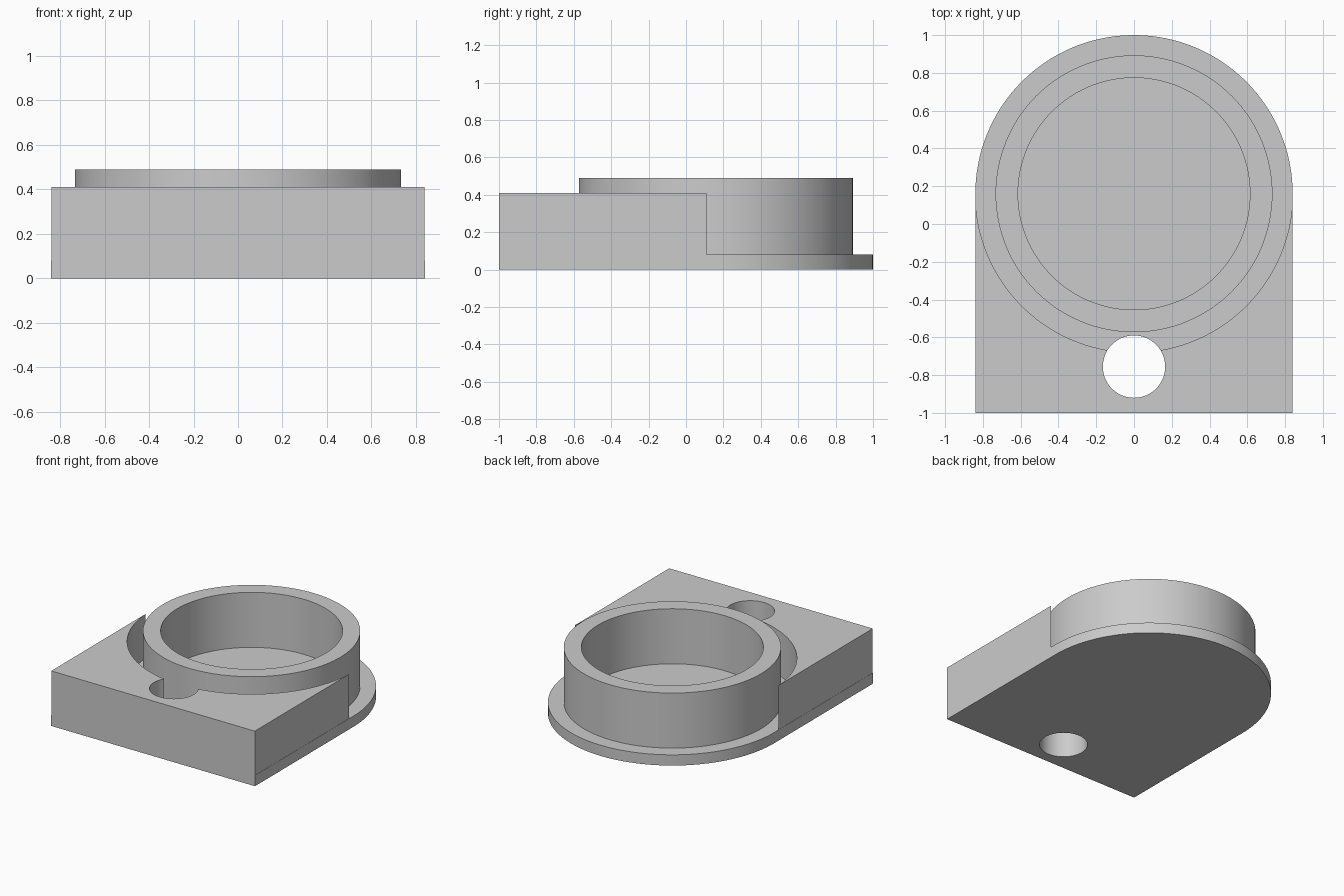
import bpy
import bmesh
import math

cube = bpy.data.objects.get("Cube")
if cube:
    bpy.data.objects.remove(cube, do_unlink=True)

CENTRE_Y = 0.16
RADIUS = 0.84
FLOOR = 0.08

grey = bpy.data.materials.new("plain_grey")
grey.use_nodes = True
colour = (0.6, 0.6, 0.6, 1.0)
grey.diffuse_color = colour
grey.node_tree.nodes["Principled BSDF"].inputs["Base Color"].default_value = colour


def arc(radius, start, end, steps, cy=CENTRE_Y):
    """Points along an arc around (0, cy), angles in degrees."""
    angles = [math.radians(start + (end - start) * i / steps) for i in range(steps + 1)]
    return [(radius * math.cos(a), cy + radius * math.sin(a)) for a in angles]


def extrude(name, outline, bottom, top):
    """Prism with the given outline, from bottom to top."""
    bm = bmesh.new()
    face = bm.faces.new([bm.verts.new((x, y, bottom)) for x, y in outline])
    result = bmesh.ops.extrude_face_region(bm, geom=[face])
    moved = [v for v in result["geom"] if isinstance(v, bmesh.types.BMVert)]
    bmesh.ops.translate(bm, verts=moved, vec=(0, 0, top - bottom))
    bmesh.ops.recalc_face_normals(bm, faces=bm.faces)
    mesh = bpy.data.meshes.new(name)
    bm.to_mesh(mesh)
    bm.free()
    mesh.materials.append(grey)
    obj = bpy.data.objects.new(name, mesh)
    bpy.context.collection.objects.link(obj)
    return obj


def circle(radius, cy=CENTRE_Y, steps=128):
    return arc(radius, 0, 360, steps, cy)[:-1]


# Thin base plate with a rounded back
plate = extrude("base_plate", arc(RADIUS, 0, 180, 96) + [(-RADIUS, -1), (RADIUS, -1)], 0, FLOOR)

# Raised front block with a round recess around the ring
half = RADIUS - 0.0015
block = extrude("front_block", arc(RADIUS, -176.6, -3.4, 96) + [(half, -1), (-half, -1)], FLOOR, 0.41)

# Standing ring
ring = extrude("ring_wall", circle(0.733), FLOOR, 0.49)

# Cutters for the bore and the front hole
bore = extrude("bore_cutter", circle(0.614), FLOOR - 0.1, 0.6)
hole = extrude("hole_cutter", circle(0.165, -0.755, 64), -0.1, 0.6)

for target, cutter in ((ring, bore), (plate, hole), (block, hole)):
    cut = target.modifiers.new("cut", "BOOLEAN")
    cut.operation = "DIFFERENCE"
    cut.solver = "EXACT"
    cut.object = cutter
    bpy.ops.object.select_all(action="DESELECT")
    target.select_set(True)
    bpy.context.view_layer.objects.active = target
    bpy.ops.object.modifier_apply(modifier="cut")
    bpy.ops.object.shade_smooth_by_angle(angle=math.radians(30))

for cutter in (bore, hole):
    bpy.data.objects.remove(cutter, do_unlink=True)
